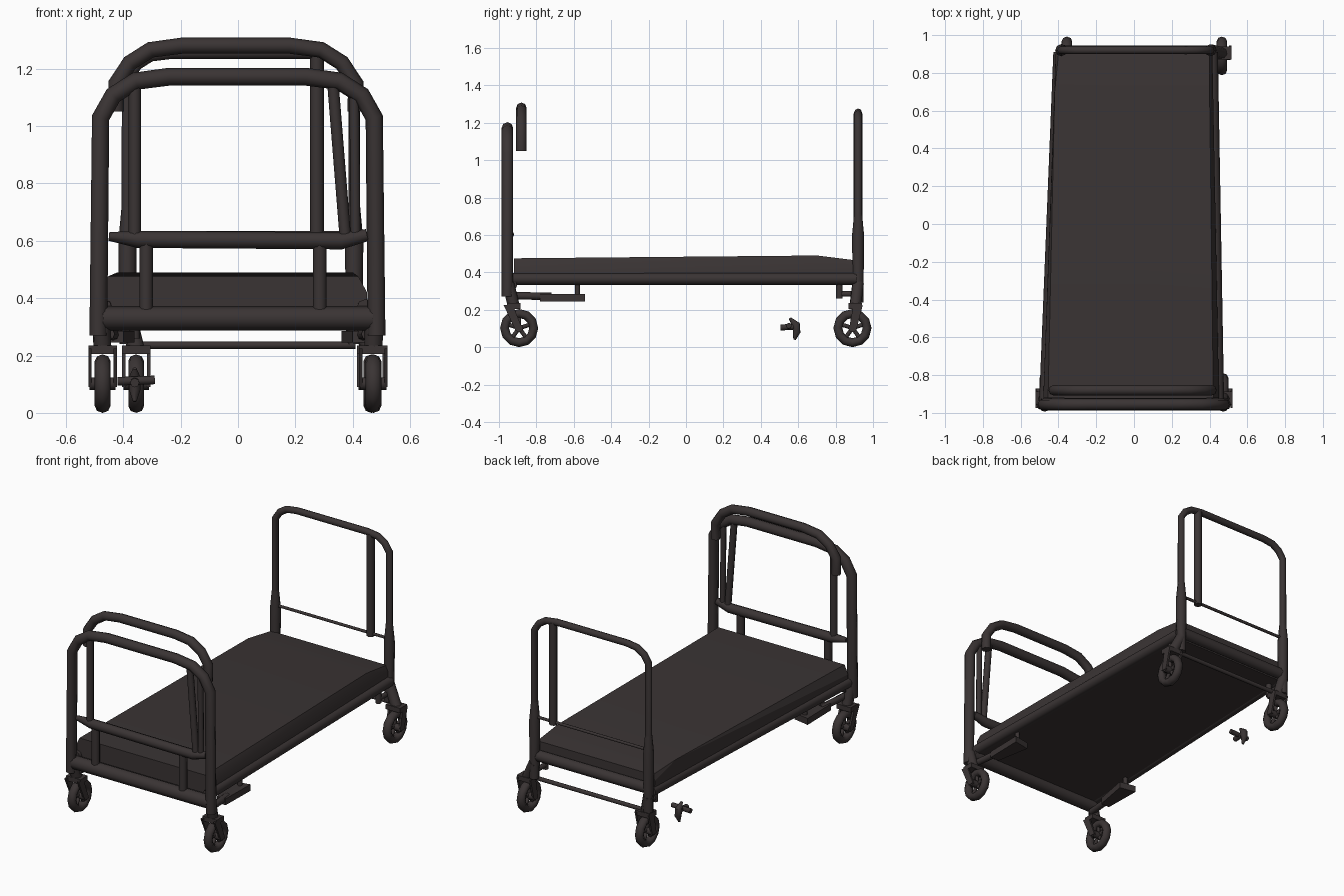
import bpy, bmesh, math
from mathutils import Vector

if "Cube" in bpy.data.objects:
    bpy.data.objects.remove(bpy.data.objects["Cube"])

COLOUR = (0.042, 0.034, 0.034, 1)
metal = bpy.data.materials.new("dark_brown")
metal.use_nodes = True
metal.diffuse_color = COLOUR
bsdf = metal.node_tree.nodes["Principled BSDF"]
bsdf.inputs["Base Color"].default_value = COLOUR
bsdf.inputs["Roughness"].default_value = 0.7


def finish(obj, angle=40):
    bpy.ops.object.select_all(action='DESELECT')
    obj.select_set(True)
    bpy.context.view_layer.objects.active = obj
    if obj.type == 'CURVE':
        bpy.ops.object.convert(target='MESH')
        obj = bpy.context.view_layer.objects.active
    obj.data.materials.clear()
    obj.data.materials.append(metal)
    bpy.ops.object.shade_smooth_by_angle(angle=math.radians(angle))
    return obj


def tube(name, points, radius, closed=False, radii=None):
    """Eight-sided pipe along a path."""
    curve = bpy.data.curves.new(name, 'CURVE')
    curve.dimensions = '3D'
    curve.bevel_depth = radius
    curve.bevel_resolution = 2
    curve.use_fill_caps = True
    spline = curve.splines.new('POLY')
    spline.points.add(len(points) - 1)
    for i, p in enumerate(points):
        spline.points[i].co = (*p, 1)
        spline.points[i].radius = radii[i] if radii else 1
    spline.use_cyclic_u = closed
    obj = bpy.data.objects.new(name, curve)
    bpy.context.collection.objects.link(obj)
    return finish(obj, 50)


def hull(name, points):
    """Convex solid around a few points."""
    bm = bmesh.new()
    for p in points:
        bm.verts.new(p)
    bmesh.ops.convex_hull(bm, input=bm.verts)
    bmesh.ops.recalc_face_normals(bm, faces=bm.faces)
    mesh = bpy.data.meshes.new(name)
    bm.to_mesh(mesh)
    bm.free()
    obj = bpy.data.objects.new(name, mesh)
    bpy.context.collection.objects.link(obj)
    return finish(obj, 20)


def arch(name, y, left, right, low, top, radius, cut=0.1, lean=0.0):
    """Upright hoop with chamfered shoulders."""
    points = []
    for x, s in ((left, 1), (right, -1)):
        side = [(x, y, low), (x + s * lean, y, top - cut * 1.1),
                (x + s * cut * 0.4, y, top - cut * 0.5),
                (x + s * cut, y, top - cut * 0.12), (x + s * cut * 1.9, y, top)]
        points += side if s == 1 else side[::-1]
    return tube(name, points, radius)


# Mattress: tapered slab with a slightly crowned top
front, back = -0.92, 0.9
hull("mattress", [
    (-0.475, front, 0.34), (0.45, front, 0.34), (-0.41, back, 0.34), (0.41, back, 0.34),
    (-0.48, front, 0.42), (0.45, front, 0.42), (-0.415, back, 0.43), (0.415, back, 0.43),
    (-0.455, front, 0.475), (0.42, front, 0.475), (-0.40, back, 0.465), (0.40, back, 0.465),
    (-0.42, 0.7, 0.49), (0.40, 0.7, 0.49)])

# Bed frame rails
tube("front_rail", [(-0.47, -0.945, 0.33), (0.47, -0.945, 0.33)], 0.042)
tube("back_rail", [(-0.39, 0.91, 0.38), (0.41, 0.91, 0.38)], 0.035)
tube("left_side_rail", [(0.445, -0.94, 0.365), (0.412, 0.91, 0.365)], 0.032)
tube("right_side_rail", [(-0.47, -0.94, 0.365), (-0.395, 0.91, 0.365)], 0.032)
tube("back_lower_bar", [(-0.36, 0.91, 0.236), (0.41, 0.91, 0.236)], 0.013)

# Front hoop, inner hoop and back hoop
arch("front_hoop", -0.955, -0.487, 0.483, 0.27, 1.172, 0.031, 0.13, 0.008)
arch("inner_hoop", -0.88, -0.425, 0.41, 1.05, 1.28, 0.028, 0.12)
arch("back_hoop", 0.92, -0.385, 0.405, 0.24, 1.255, 0.021, 0.08)
for x in (-0.385, 0.405):
    tube("back_lower_sleeve", [(x, 0.92, 0.24), (x, 0.92, 0.6), (x, 0.92, 0.72)],
         0.032, radii=[0.9, 1, 0.65])

# Front panel bars
tube("front_crossbar", [(-0.45, -0.95, 0.615), (-0.35, -0.95, 0.605),
                        (0.36, -0.95, 0.60), (0.45, -0.95, 0.62)],
     0.03, radii=[0.5, 1, 1, 0.7])
for x in (-0.32, 0.285):
    tube("front_lower_post", [(x, -0.95, 0.34), (x, -0.95, 0.59)], 0.024)
tube("front_inner_post_right", [(-0.36, -0.95, 0.61), (-0.36, -0.95, 1.16)], 0.022)
tube("front_inner_post_left", [(0.375, -0.95, 0.6), (0.33, -0.95, 1.16)], 0.02)
tube("front_outer_post_left", [(0.41, -0.95, 0.6), (0.405, -0.95, 1.12)], 0.017)

# Back panel bars
tube("back_thin_crossbar", [(-0.38, 0.92, 0.625), (0.40, 0.92, 0.625)], 0.009)
tube("back_inner_post", [(0.275, 0.92, 0.61), (0.275, 0.92, 1.25)], 0.024)


# Caster wheels with forks
def caster(name, x, y, leg_x, leg_y):
    hub = Vector((x, y, 0.102))

    def rim_point(r, a):
        return hub + Vector((0, r * math.cos(a), r * math.sin(a)))

    rim = tube(name + "_tyre",
               [rim_point(0.078, i * math.tau / 12) for i in range(12)], 0.024, True)
    for v in rim.data.vertices:
        v.co.x = x + (v.co.x - x) * 1.15
    for i in range(5):
        a = i * math.tau / 5 + math.pi / 2
        tube(name + "_spoke", [rim_point(0.01, a), rim_point(0.075, a)], 0.011)
    tube(name + "_axle", [hub - Vector((0.045, 0, 0)), hub + Vector((0.045, 0, 0))], 0.022)
    for s in (-1, 1):
        hull(name + "_fork", [
            (x + s * (0.038 + dx), y + dy, z)
            for dx in (0, 0.012)
            for dy, z in ((-0.02, 0.09), (0.02, 0.09), (leg_y - y - 0.025, 0.225),
                          (leg_y - y + 0.025, 0.225))])
    hull(name + "_crown", [(x + sx * 0.05, (y + leg_y) / 2 + sy * 0.035, z)
                           for sx in (-1, 1) for sy in (-1, 1) for z in (0.205, 0.235)])
    tube(name + "_stem", [(x, (y + leg_y) / 2, 0.22), (leg_x, leg_y, 0.34)], 0.032)


caster("front_left_caster", 0.472, -0.892, 0.475, -0.95)
caster("front_right_caster", -0.472, -0.892, -0.479, -0.95)
caster("back_left_caster", 0.465, 0.89, 0.405, 0.92)
caster("back_right_caster", -0.355, 0.89, -0.385, 0.92)

# Foot pedals behind the front legs
for side, x in (("left", 0.45), ("right", -0.45)):
    s = 1 if x > 0 else -1
    tube(side + "_pedal_arm", [(x, -0.93, 0.275), (x - s * 0.02, -0.72, 0.272)], 0.02)
    hull(side + "_pedal", [(x + s * dx, y, z)
                           for dx, y in ((0.01, -0.78), (-0.05, -0.78),
                                         (0.015, -0.54), (-0.09, -0.56))
                           for z in (0.245, 0.285)])
    tube(side + "_pedal_hanger", [(x - s * 0.03, -0.58, 0.27),
                                  (x - s * 0.03, -0.58, 0.35)], 0.014)

# Small brackets under the back end
for x in (-0.36, 0.40):
    tube("back_bracket", [(x, 0.91, 0.285), (x, 0.815, 0.285)], 0.015)
    tube("back_bracket_post", [(x, 0.82, 0.26), (x, 0.82, 0.35)], 0.018)

# Loose brake lever: curved shoe and short pin
tube("brake_shoe", [(-0.36, 0.58, 0.04), (-0.36, 0.592, 0.08),
                    (-0.36, 0.588, 0.12), (-0.36, 0.555, 0.155)],
     0.022, radii=[0.3, 0.9, 1, 0.3])
tube("brake_pin", [(-0.42, 0.55, 0.11), (-0.29, 0.55, 0.115)], 0.015)
tube("brake_link", [(-0.36, 0.585, 0.11), (-0.36, 0.505, 0.105)], 0.016)
